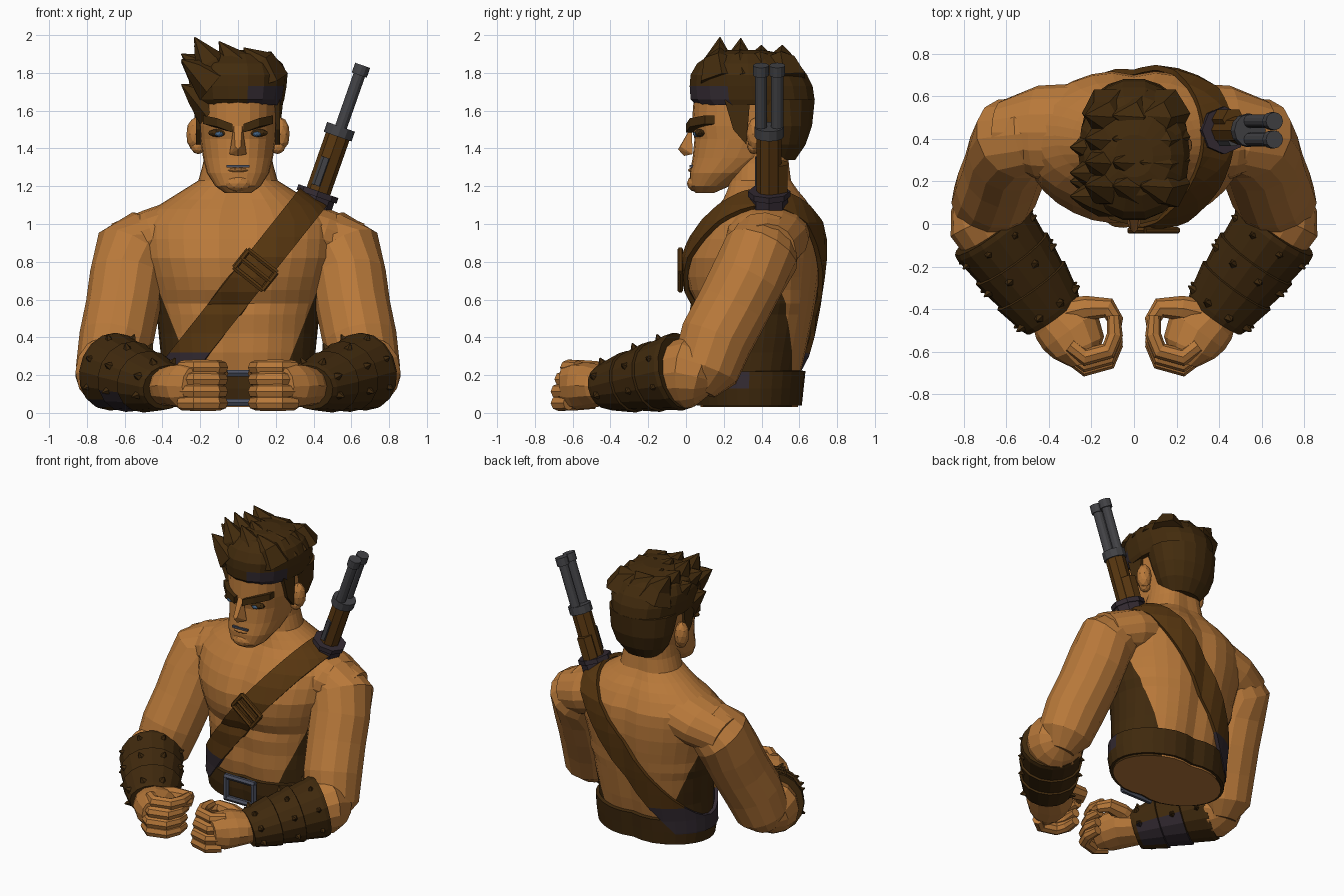
import bpy, bmesh, math, random
from mathutils import Vector

random.seed(4)
if "Cube" in bpy.data.objects:
    bpy.data.objects.remove(bpy.data.objects["Cube"])


def material(name, r, g, b):
    m = bpy.data.materials.new(name)
    m.use_nodes = True
    m.diffuse_color = (r, g, b, 1)
    m.node_tree.nodes["Principled BSDF"].inputs["Base Color"].default_value = (r, g, b, 1)
    return m


skin = material("skin", .48, .19, .042)
hair = material("hair_brown", .055, .024, .004)
leather = material("leather", .096, .037, .005)
dark = material("dark_leather", .05, .022, .004)
metal = material("gun_metal", .055, .055, .061)
plum = material("dark_plum", .034, .024, .032)
steel = material("blue_steel", .07, .08, .115)
blue = material("eye_blue", .06, .13, .24)


def finish(name, bm, mats, rule=None):
    """Turn a bmesh into an object; rule picks a material from a face centre."""
    bmesh.ops.recalc_face_normals(bm, faces=bm.faces[:])
    if rule:
        for f in bm.faces:
            f.material_index = int(rule(f.calc_center_median()))
    me = bpy.data.meshes.new(name)
    bm.to_mesh(me)
    bm.free()
    for m in mats:
        me.materials.append(m)
    ob = bpy.data.objects.new(name, me)
    bpy.context.collection.objects.link(ob)
    return ob


def skin_rings(bm, rings):
    """Bridge equal rings of points and cap both ends."""
    loops = [[bm.verts.new(p) for p in ring] for ring in rings]
    n = len(loops[0])
    for a, b in zip(loops, loops[1:]):
        for i in range(n):
            j = (i + 1) % n
            bm.faces.new((a[i], a[j], b[j], b[i]))
    bm.faces.new(loops[0])
    bm.faces.new(loops[-1])


def body(levels, n=32, power=2.0, crease=0.0):
    """Stacked oval sections given as (z, half width, front y, back y)."""
    bm, rings = bmesh.new(), []
    for z, hx, front, back in levels:
        ring = []
        for i in range(n):
            a = math.tau * i / n
            c, s = math.cos(a), math.sin(a)
            x = hx * math.copysign(abs(c) ** (2 / power), c)
            y = (front + back) / 2 + (back - front) / 2 * math.copysign(abs(s) ** (2 / power), s)
            y -= crease * s * math.exp(-(x / .08) ** 2)
            ring.append((x, y, z))
        rings.append(ring)
    skin_rings(bm, rings)
    bmesh.ops.recalc_face_normals(bm, faces=bm.faces[:])
    return bm


def cut(bm, planes, clear):
    for co, no in planes:
        bmesh.ops.bisect_plane(bm, geom=bm.verts[:] + bm.edges[:] + bm.faces[:],
                               plane_co=co, plane_no=no, clear_outer=clear)


def frame(t, ref):
    side = t.cross(Vector(ref)).normalized()
    return side, side.cross(t).normalized()


def tube(bm, path, n=10, ref=(0, 0, 1)):
    """Sweep ovals along (centre, side radius, up radius) stations."""
    pts, rings = [Vector(p[0]) for p in path], []
    for i, (p, ra, rb) in enumerate(path):
        t = pts[min(i + 1, len(pts) - 1)] - pts[max(i - 1, 0)]
        u, v = frame(t, ref)
        angles = [math.tau * k / n for k in range(n)]
        rings.append([pts[i] + u * math.cos(a) * ra + v * math.sin(a) * rb for a in angles])
    skin_rings(bm, rings)


def round_tube(name, mat, path, n=10, ref=(0, 0, 1)):
    bm = bmesh.new()
    tube(bm, [(p[:3], p[3], p[-1]) for p in path], n, ref)
    return finish(name, bm, [mat])


def hull(name, mat, pts):
    bm = bmesh.new()
    for p in pts:
        bm.verts.new(p)
    bmesh.ops.convex_hull(bm, input=bm.verts[:])
    return finish(name, bm, [mat])


def ball(name, mat, loc, size):
    bm = bmesh.new()
    bmesh.ops.create_icosphere(bm, subdivisions=2, radius=1)
    for v in bm.verts:
        v.co = Vector(loc) + Vector([a * b for a, b in zip(v.co, size)])
    return finish(name, bm, [mat])


def wrap(name, mats, planes, rule, lift):
    """A band lying on the torso, kept between cutting planes."""
    bm = body(TORSO, crease=.03)
    bm.normal_update()
    for v in bm.verts:
        v.co += v.normal * lift
    cut(bm, planes, True)
    ob = finish(name, bm, mats, rule)
    mod = ob.modifiers.new("thickness", "SOLIDIFY")
    mod.thickness = .025


# Torso and neck, with dark cloth below the armpits
TORSO = [(.03, .40, .06, .61), (.13, .41, .05, .615), (.22, .41, .05, .625), (.32, .41, .035, .65),
         (.42, .42, .04, .67), (.52, .43, .03, .69), (.58, .45, .04, .70), (.65, .46, .005, .71),
         (.72, .48, -.01, .72), (.82, .51, -.01, .73), (.92, .52, .03, .73), (1.0, .52, .08, .72),
         (1.08, .45, .14, .68), (1.13, .37, .18, .65), (1.18, .29, .20, .61), (1.23, .21, .21, .58),
         (1.32, .185, .22, .57), (1.45, .17, .23, .57)]
bm = body(TORSO, crease=.03)
cut(bm, [((.16, 0, 0), (1, 0, -.4)), ((-.16, 0, 0), (-1, 0, -.4)), ((0, .56, 0), (0, 1, 0))], False)
finish("torso", bm, [skin, dark],
       lambda c: .05 < c.z < .7 and c.y < .56 and abs(c.x) > .16 + .4 * c.z)
round_tube("shoulders", skin, [(x, .43, z, ra, rb) for x, z, ra, rb in (
    (-.62, .86, .15, .15), (-.45, .92, .22, .16), (-.25, .98, .23, .175), (.25, .98, .23, .175),
    (.45, .92, .22, .16), (.62, .86, .15, .15))], 16)

# Belt and buckle
wrap("belt", [dark, plum], [((0, 0, .22), (0, 0, 1)), ((0, 0, .04), (0, 0, -1))],
     lambda c: c.x > 0 and .18 < c.y < .36 and c.z > .1, .024)
for z in (.055, .21):
    round_tube("buckle_bar", steel, [(-.12, .025, z, .02), (.12, .025, z, .02)], 6)
for x in (-.11, .11):
    round_tube("buckle_side", steel, [(x, .025, .055, .02), (x, .025, .21, .02)], 6, (0, 1, 0))

# Shoulder strap, diagonal around the whole torso
across, along, mid = Vector((.78, 0, -.62)), Vector((.62, 0, .78)), Vector((.055, 0, .71))
wrap("shoulder_strap", [leather, plum],
     [(mid + across * .085, across), (mid - across * .085, -across), ((0, 0, .12), (0, 0, -1))],
     lambda c: c.z < .33, .03)
clasp = mid + along * .06 + Vector((0, -.03, 0))
for d in (-.06, 0, .06):
    a, b = clasp + along * d - across * .1, clasp + along * d + across * .1
    round_tube("strap_clasp_bar", leather, [(*a, .015), (*b, .015)], 6)
for d in (-.095, .095):
    a, b = clasp + across * d - along * .06, clasp + across * d + along * .06
    round_tube("strap_clasp_side", leather, [(*a, .015), (*b, .015)], 6, (0, 1, 0))

# Head and face
finish("head", body([(1.165, .07, .05, .15), (1.20, .12, .02, .23), (1.27, .165, .02, .36),
                     (1.35, .185, .035, .5), (1.45, .2, .045, .58), (1.52, .205, .03, .6),
                     (1.65, .205, .04, .6), (1.78, .18, .08, .55)], 24, 2.3), [skin])
hull("nose", skin, [(-.022, .03, 1.52), (.022, .03, 1.52), (0, -.042, 1.395), (-.045, .035, 1.37),
                    (.045, .035, 1.37), (0, -.01, 1.36), (.015, -.03, 1.41), (-.015, -.03, 1.41)])
ball("chin", skin, (0, .05, 1.215), (.075, .045, .045))
ball("lower_lip", skin, (0, .04, 1.285), (.06, .03, .014))
hull("mouth", steel, [(x, y, z) for x in (-.06, .06) for y in (.018, .05) for z in (1.3, 1.313)])

for s, label in ((1, "left_"), (-1, "right_")):
    hull(label + "eyebrow", hair,
         [(s * x, y + d, z + h) for x, y, z in ((.03, .0, 1.485), (.11, .02, 1.515), (.185, .1, 1.53))
          for d in (0, .05) for h in (0, .045)])
    ball(label + "eye_socket", dark, (s * .1, .075, 1.482), (.06, .03, .022))
    ball(label + "eye", blue, (s * .1, .058, 1.476), (.024, .022, .015))
    ball(label + "ear", skin, (s * .225, .37, 1.475), (.05, .05, .09))
    ball(label + "ear_lobe", skin, (s * .21, .36, 1.41), (.04, .035, .04))
    hull(label + "sideburn", hair, [(s * x, y, z) for x in (.17, .222)
                                    for y, z in ((.2, 1.67), (.34, 1.67), (.25, 1.5), (.32, 1.42))])

# Hair: domed crown, nape and broad locks leaning to one side
finish("hair_crown", body([(1.63, .235, .05, .68), (1.66, .245, .02, .685), (1.73, .257, .015, .675),
                           (1.79, .262, .02, .645), (1.85, .235, .055, .6), (1.9, .175, .13, .52),
                           (1.92, .09, .22, .42)], 18, 2.2),
       [hair, plum], lambda c: c.x > .05 and c.z < 1.72 and c.y < .28)
finish("hair_nape", body([(1.34, .13, .38, .58), (1.42, .19, .36, .635), (1.52, .225, .33, .67),
                          (1.66, .24, .27, .685)], 18), [hair])
locks = bmesh.new()
for row in range(4):
    y = .16 + .11 * row
    for x in (-.15, -.02, .11):
        top = 1.965 - .2 * x - .16 * max(0, y - .22) - random.uniform(0, .025)
        tip = (x - .08, y + .02, top)
        tube(locks, [((x + .03, y + .03, 1.76), .13, .13), ((x, y + .01, 1.86), .085, .085),
                     (tip, .003, .003)], 6, (0, 1, 0))
for y, z in ((.13, 1.87), (.24, 1.9), (.2, 1.74), (.36, 1.86)):
    tube(locks, [((-.13, y, z - .13), .11, .11), ((-.225, y, z - .05), .06, .06),
                 ((-.3, y, z), .003, .003)], 6, (0, 1, 0))
finish("hair_locks", locks, [hair])

# Arms, bracers and fists
for s, label in ((1, "left_"), (-1, "right_")):
    def side(path):
        return [(s * p[0], *p[1:]) for p in path]

    round_tube(label + "upper_arm", skin, side([
        (.40, .43, .93, .13), (.48, .42, .9, .18), (.56, .40, .85, .205), (.585, .33, .72, .2),
        (.61, .25, .56, .197), (.645, .16, .39, .197), (.68, .1, .22, .18), (.69, .06, .12, .1)]),
        14, (0, 1, 0))
    round_tube(label + "elbow", skin, side([
        (.72, .15, .17, .08), (.71, .1, .19, .155), (.685, .02, .215, .193), (.62, -.1, .2, .17)]), 14)

    # Bracer in three overlapping plates with pointed studs
    a, b = Vector((s * .675, -.025, .222)), Vector((s * .38, -.43, .135))
    steps = [(0, .205), (.05, .208), (.33, .178), (.34, .19), (.64, .155), (.65, .166), (.95, .128), (1, .118)]
    bm = bmesh.new()
    tube(bm, [(a.lerp(b, t), r * (1 + .28 * t), r) for t, r in steps], 16)
    u, v = frame(b - a, (0, 0, 1))
    for t, r in ((.12, .2), (.45, .18), (.9, .138)):
        for k in range(8):
            ang = math.tau * (k + .5) / 8
            if math.sin(ang) > -.6:
                out = u * math.cos(ang) * r * (1 + .28 * t) + v * math.sin(ang) * r
                base = a.lerp(b, t) + out * .93
                tip = a.lerp(b, t) + out + out.normalized() * .024
                tube(bm, [(base, .025, .025), (tip, .004, .004)], 5, b - a)
    finish(label + "bracer", bm, [dark, plum], lambda c: s < 0 and c.z < .09 and -.33 < c.y < -.1)

    palm = bmesh.new()
    tube(palm, [((s * .41, -.39, .14), .1, .1), ((s * .36, -.44, .142), .14, .105),
                ((s * .3, -.5, .145), .155, .12), ((s * .26, -.58, .143), .13, .125),
                ((s * .235, -.65, .14), .065, .105)], 12)
    finish(label + "palm", palm, [skin])
    for name, z, dy in (("little", .052, 0), ("ring", .114, 0), ("middle", .178, .02), ("index", .24, .05)):
        round_tube(label + name + "_finger", skin, side([
            (.3, dy - .62, z, .038), (.23, dy - .675, z, .042), (.12, dy - .645, z, .041),
            (.09, dy - .57, z, .038), (.095, dy - .48, z, .03)]), 8)
    round_tube(label + "thumb", skin, side([
        (.33, -.42, .17, .07), (.22, -.395, .2, .058), (.12, -.395, .21, .048),
        (.088, -.45, .21, .038), (.09, -.52, .22, .024)]), 8)


# Twin-barrelled gun slung behind the left shoulder
def gun(name, mat, start, end, r, dy=0.0, dx=0.0, n=12):
    return round_tube(name, mat, [(.4 + dx + .26 * t, .44 + dy, 1.1 + .74 * t, r) for t in (start, end)],
                      n, (0, 1, 0))


gun("holster_collar", plum, -.03, .07, .1, n=8)
gun("holster_rim", plum, .06, .1, .112, n=8)
gun("gun_stock", leather, .05, .52, .066, n=8)
gun("stock_rail", metal, .14, .34, .028, -.05, -.02, n=6)
gun("stock_plate", leather, .1, .3, .055, .05, -.01, n=6)
gun("barrel_band", metal, .49, .56, .078)
for dy in (-.043, .043):
    gun("barrel", metal, .5, .98, .032, dy)
    gun("muzzle", metal, .93, 1, .042, dy)
